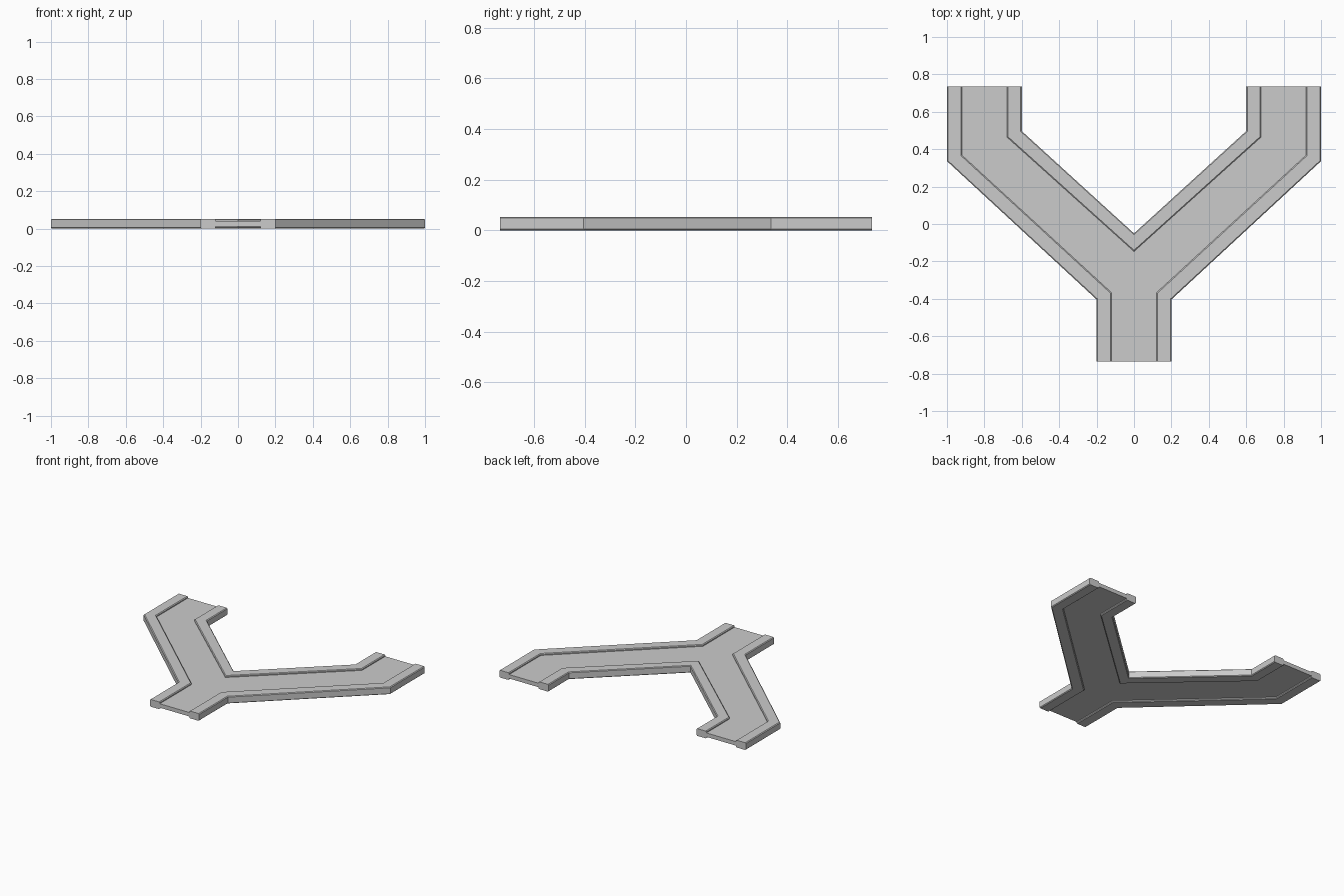
import bpy, bmesh

if "Cube" in bpy.data.objects:
    bpy.data.objects.remove(bpy.data.objects["Cube"])

H = 0.053            # full rail height
LOW, HIGH = 0.012, 0.041   # recessed deck faces
END = 0.735

# Half-outlines in plan (right side)
outer_edge = [(0.2, -END), (0.2, -0.404), (1.0, 0.336), (1.0, END)]
outer_lip = [(0.12, -END), (0.12, -0.367), (0.92, 0.368), (0.92, END)]
fork_edge = [(0.0, -0.050), (0.6, 0.497), (0.6, END)]
fork_lip = [(0.0, -0.147), (0.68, 0.465), (0.68, END)]


def mirror(path):
    return [(-x, y) for x, y in path]


def make_object(name, bm):
    bmesh.ops.recalc_face_normals(bm, faces=bm.faces)
    mesh = bpy.data.meshes.new(name)
    bm.to_mesh(mesh)
    bm.free()
    obj = bpy.data.objects.new(name, mesh)
    bpy.context.collection.objects.link(obj)
    return obj


def rail(name, edge, lip):
    """Sweep a slightly chamfered bar between two plan paths."""
    t, c = 0.07, 0.005
    section = [(0, c), (0, H - c), (t, H), (1 - t, H),
               (1, H - c), (1, c), (1 - t, 0), (t, 0)]
    bm = bmesh.new()
    rings = [[bm.verts.new((a[0] + (b[0] - a[0]) * s, a[1] + (b[1] - a[1]) * s, z))
              for s, z in section] for a, b in zip(edge, lip)]
    n = len(section)
    for r, q in zip(rings, rings[1:]):
        for i in range(n):
            j = (i + 1) % n
            bm.faces.new((r[i], r[j], q[j], q[i]))
    bm.faces.new(rings[0])
    bm.faces.new(rings[-1])
    return make_object(name, bm)


# Recessed Y-shaped deck
outline = (outer_lip + fork_lip[::-1] + mirror(fork_lip[1:])
           + mirror(outer_lip)[::-1])
bm = bmesh.new()
base = bm.faces.new([bm.verts.new((x, y, LOW)) for x, y in outline])
ext = bmesh.ops.extrude_face_region(bm, geom=[base], use_keep_orig=True)
bmesh.ops.translate(bm, vec=(0, 0, HIGH - LOW),
                    verts=[v for v in ext["geom"] if isinstance(v, bmesh.types.BMVert)])
make_object("deck", bm)

# Side rails and the V rail in the fork
rail("right_rail", outer_edge, outer_lip)
rail("left_rail", mirror(outer_edge), mirror(outer_lip))
rail("fork_rail", mirror(fork_edge)[::-1] + fork_edge[1:],
     mirror(fork_lip)[::-1] + fork_lip[1:])
